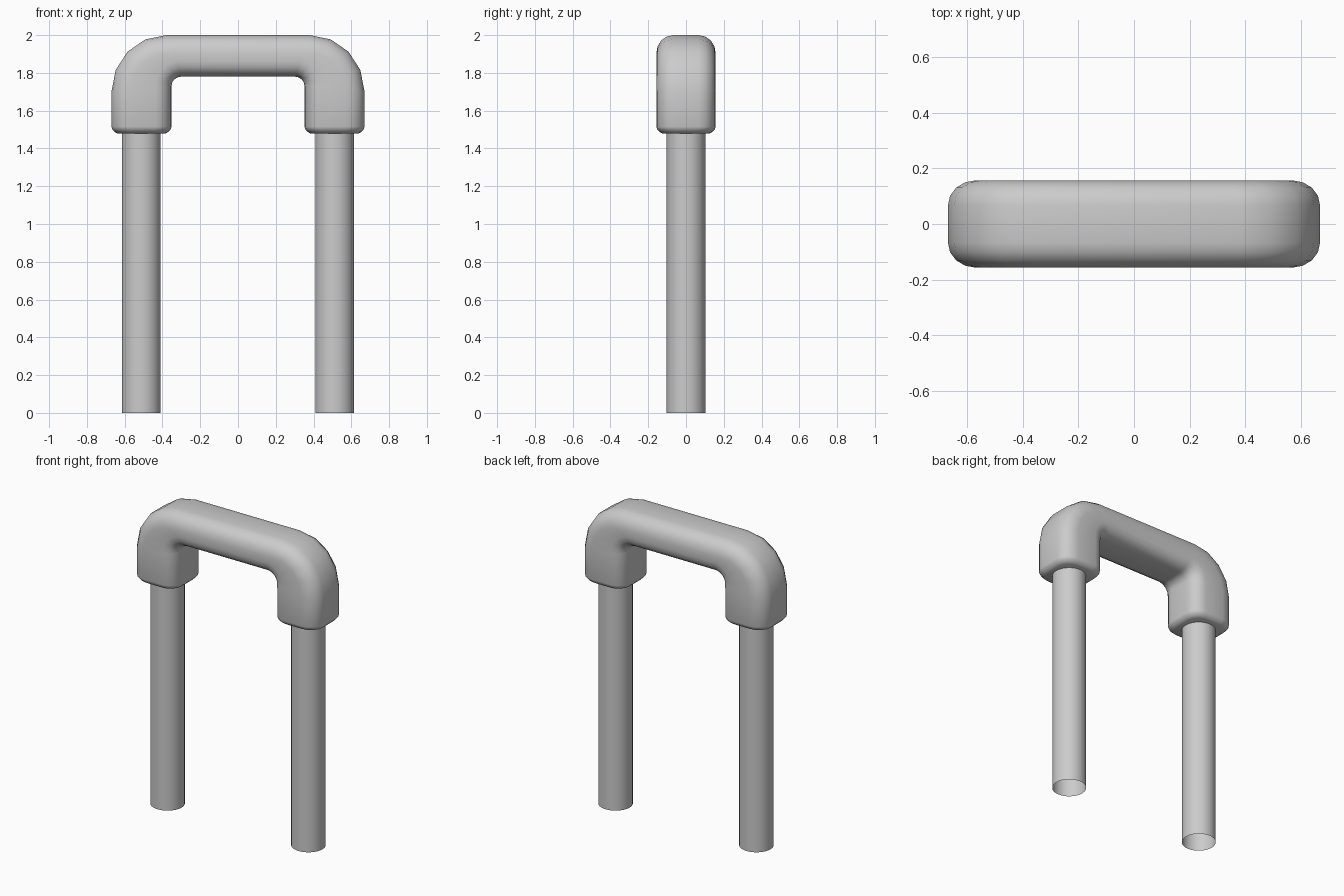
import bpy, bmesh
from math import sin, cos, pi, radians

cube = bpy.data.objects.get("Cube")
if cube:
    bpy.data.objects.remove(cube, do_unlink=True)

# Single grey material
grey = bpy.data.materials.new("plain_grey")
grey.use_nodes = True
colour = (0.6, 0.6, 0.6, 1)
grey.diffuse_color = colour
grey.node_tree.nodes["Principled BSDF"].inputs["Base Color"].default_value = colour

HALF_DEPTH = 0.157
POLE_X, POLE_R = 0.512, 0.103
COLLAR_Z = 1.48


def finish(bm, name):
    bmesh.ops.recalc_face_normals(bm, faces=bm.faces)
    mesh = bpy.data.meshes.new(name)
    bm.to_mesh(mesh)
    bm.free()
    mesh.materials.append(grey)
    obj = bpy.data.objects.new(name, mesh)
    bpy.context.scene.collection.objects.link(obj)
    bpy.ops.object.select_all(action="DESELECT")
    obj.select_set(True)
    bpy.context.view_layer.objects.active = obj
    bpy.ops.object.shade_smooth_by_angle(angle=radians(50))
    return obj


def section(outer, inner, inset):
    """Rounded rectangle spanning from the outer to the inner rail."""
    width = ((outer[0] - inner[0]) ** 2 + (outer[1] - inner[1]) ** 2) ** 0.5
    half = width / 2 - inset
    depth = HALF_DEPTH - inset
    r_y, steps = 0.09 - inset / 2, 4
    points = []
    for quadrant in range(4):
        su = 1 if quadrant in (0, 3) else -1
        sy = 1 if quadrant < 2 else -1
        r_u = (0.1 if su > 0 else 0.085) - inset / 2
        for i in range(steps + 1):
            a = (quadrant + i / steps) * pi / 2
            u = su * (half - r_u) + r_u * cos(a)
            y = sy * (depth - r_y) + r_y * sin(a)
            t = 0.5 + u / width
            points.append((inner[0] + (outer[0] - inner[0]) * t, y,
                           inner[1] + (outer[1] - inner[1]) * t))
    return points


# Handle: rails run up one leg, round the bend and along to the middle
half_path = [((0.67, z), (0.352, z), inset) for z, inset in
             ((COLLAR_Z, 0.03), (COLLAR_Z + 0.008, 0.016),
              (COLLAR_Z + 0.022, 0.004), (COLLAR_Z + 0.035, 0))]
for i in range(5):
    a = i * pi / 8
    half_path.append(((0.38 + 0.29 * cos(a), 1.7 + 0.3 * sin(a)),
                      (0.302 + 0.05 * cos(a), 1.73 + 0.05 * sin(a)), 0))
mirrored = [((-o[0], o[1]), (-i[0], i[1]), s) for o, i, s in reversed(half_path)]

bm = bmesh.new()
rings = [[bm.verts.new(p) for p in section(*station)]
         for station in half_path + mirrored]
for low, high in zip(rings, rings[1:]):
    for k in range(len(low)):
        n = (k + 1) % len(low)
        bm.faces.new((low[k], low[n], high[n], high[k]))
for ring in (rings[0], rings[-1]):
    bm.faces.new(ring)
finish(bm, "handle")

# Poles: open-ended tubes
for side, x in (("left", POLE_X), ("right", -POLE_X)):
    bm = bmesh.new()
    bmesh.ops.create_cone(bm, cap_ends=False, segments=32, radius1=POLE_R,
                          radius2=POLE_R, depth=COLLAR_Z + 0.02)
    bmesh.ops.translate(bm, verts=bm.verts, vec=(x, 0, (COLLAR_Z + 0.02) / 2))
    finish(bm, side + "_pole")
